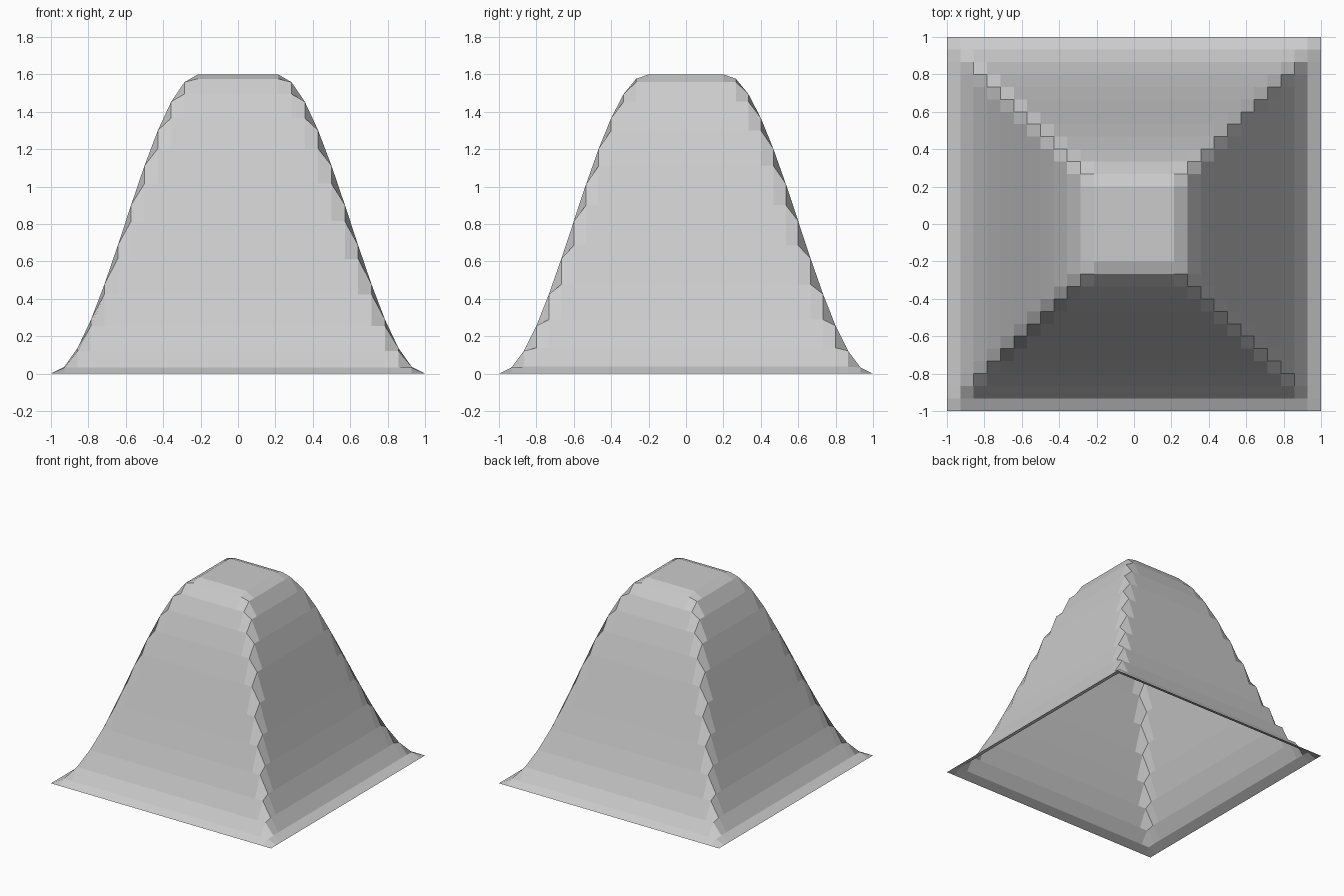
import bpy

if "Cube" in bpy.data.objects:
    bpy.data.objects.remove(bpy.data.objects["Cube"])

HEIGHT = 1.6
PLATEAU = 0.21   # half width of the flat top


def hill_height(x, y):
    """S-curved slope from the square rim up to the flat square top."""
    t = (1 - max(abs(x), abs(y))) / (1 - PLATEAU)
    t = min(max(t, 0), 1)
    return HEIGHT * t * t * (3 - 2 * t)


# Open terrain sheet: 28 x 30 flat faces, raised into a square hill
bpy.ops.mesh.primitive_grid_add(x_subdivisions=28, y_subdivisions=30, size=2)
hill = bpy.context.object
hill.name = "square_hill"
for v in hill.data.vertices:
    v.co.z = hill_height(v.co.x, v.co.y)
bpy.ops.object.shade_flat()
